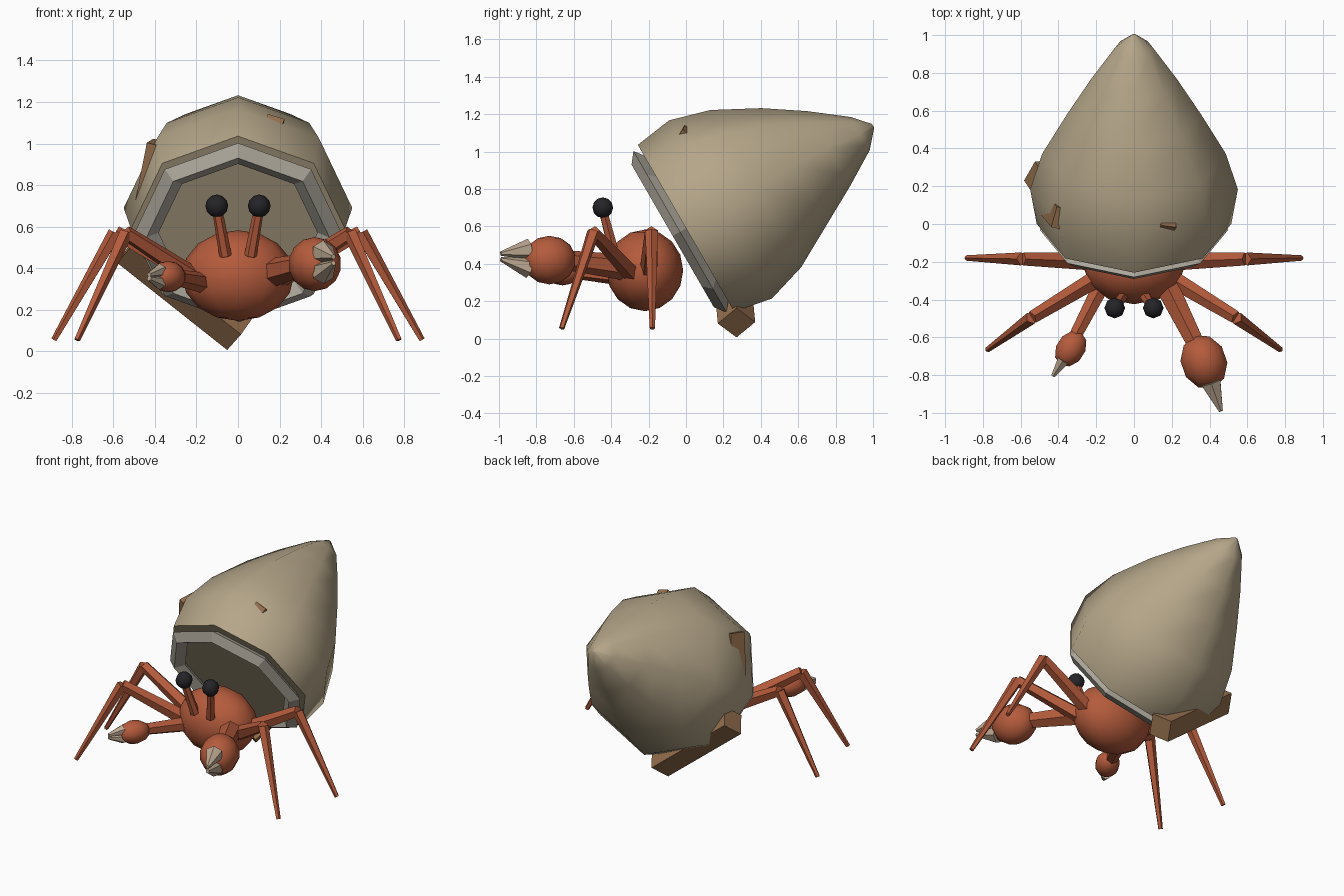
import bpy, bmesh, math
from mathutils import Vector, Matrix

if "Cube" in bpy.data.objects:
    bpy.data.objects.remove(bpy.data.objects["Cube"])


def material(name, rgb):
    m = bpy.data.materials.new(name)
    m.diffuse_color = (*rgb, 1)
    m.use_nodes = True
    m.node_tree.nodes["Principled BSDF"].inputs["Base Color"].default_value = m.diffuse_color
    return m


SHELL = material("shell_tan", (0.46, 0.38, 0.25))
RIM = material("rim_grey", (0.42, 0.39, 0.33))
RED = material("crab_red", (0.46, 0.105, 0.045))
BONE = material("claw_tip_bone", (0.50, 0.39, 0.28))
WOOD = material("wood", (0.30, 0.16, 0.075))
BLACK = material("eye_black", (0.018, 0.018, 0.022))


def finish(name, bm, mat, smooth=None):
    bmesh.ops.recalc_face_normals(bm, faces=bm.faces[:])
    me = bpy.data.meshes.new(name)
    bm.to_mesh(me)
    bm.free()
    me.materials.append(mat)
    ob = bpy.data.objects.new(name, me)
    bpy.context.collection.objects.link(ob)
    if smooth:
        bpy.context.view_layer.objects.active = ob
        ob.select_set(True)
        bpy.ops.object.shade_smooth_by_angle(angle=math.radians(smooth))
        ob.select_set(False)
    return ob


def loft(bm, rings, closed=False):
    rings = [[bm.verts.new(p) for p in r] for r in rings]
    n = len(rings[0])
    pairs = list(zip(rings, rings[1:] + rings[:1])) if closed else list(zip(rings, rings[1:]))
    for a, b in pairs:
        for i in range(n):
            bm.faces.new((a[i], a[(i + 1) % n], b[(i + 1) % n], b[i]))
    if not closed:
        bm.faces.new(rings[0])
        bm.faces.new(rings[-1])


def limb(name, points, radii, mat, sides=5):
    """Tapered straight segments between successive points."""
    bm = bmesh.new()
    for a, b, r1, r2 in zip(points, points[1:], radii, radii[1:]):
        a, b = Vector(a), Vector(b)
        rot = (b - a).to_track_quat('Z', 'Y').to_matrix().to_4x4()
        bmesh.ops.create_cone(bm, cap_ends=True, segments=sides, radius1=r1, radius2=r2,
                              depth=(b - a).length,
                              matrix=Matrix.Translation((a + b) / 2) @ rot)
    return finish(name, bm, mat)


def ball(name, c, radii, mat, seg=12, rings=8, turn=0, smooth=50):
    bm = bmesh.new()
    bmesh.ops.create_uvsphere(bm, u_segments=seg, v_segments=rings, radius=1,
                              matrix=Matrix.Translation(c) @ Matrix.Rotation(turn, 4, 'Z')
                              @ Matrix.Diagonal((*radii, 1)))
    return finish(name, bm, mat, smooth)


def plank(name, a, b, corner, half):
    """Square bar from a to b with one long edge pointing towards corner."""
    a, b, k = Vector(a), Vector(b), Vector(corner)
    d = (b - a).normalized()
    k = (k - d * k.dot(d)).normalized() * half
    s = d.cross(k)
    bm = bmesh.new()
    loft(bm, [[p + k, p + s, p - k, p - s] for p in (a, b)])
    return finish(name, bm, WOOD)


# Shell axis frame: u along the shell, v across it
C, S = math.cos(math.radians(30)), 0.5


def shell_point(u, v, x):
    return Vector((x, C * u - S * v, 0.59 + S * u + C * v))


def octagon(u, r, v0=0):
    return [shell_point(u, v0 + r * math.cos(i * math.pi / 4), r * math.sin(i * math.pi / 4))
            for i in range(8)]


# Shell
profile = [(0, .515, 0), (.21, .55, -.005), (.43, .485, -.003), (.67, .355, 0),
           (.875, .23, -.012), (1.06, .102, -.027), (1.14, .012, -.026)]
bm = bmesh.new()
loft(bm, [octagon(*p) for p in profile])
finish("shell", bm, SHELL, 50)

# Rim around the opening
bm = bmesh.new()
loft(bm, [octagon(-.037 + du, .44 + dr)
          for du, dr in ((0, .058), (-.045, 0), (0, -.058), (.045, 0))], closed=True)
finish("shell_rim", bm, RIM)

# Driftwood stuck in the shell
plank("driftwood_bottom", (.01, .27, .085), (-.52, .23, .505), (-.62, 0, -.77), .10)
plank("driftwood_side", (-.37, .025, 1.0), (-.425, .09, .72), (-.75, -.5, .2), .08)
plank("driftwood_top", (.13, 0, 1.095), (.21, -.01, 1.07), (0, -.1, 1), .05)

# Body
ball("body", (0, -.22, .365), (.27, .205, .218), RED)

for sx, side in ((-1, "left"), (1, "right")):
    # Eyes on stalks
    limb(f"eye_stalk_{side}", [(sx * .06, -.385, .46), (sx * .098, -.44, .67)],
         [.03, .025], RED, 6)
    ball(f"eye_{side}", (sx * .102, -.445, .7), (.055, .055, .055), BLACK, 8, 6)
    # Walking legs
    limb(f"front_leg_{side}", [(sx * .2, -.29, .35), (sx * .54, -.495, .57), (sx * .775, -.665, .055)],
         [.05, .036, .015], RED)
    limb(f"middle_leg_{side}", [(sx * .2, -.2, .35), (sx * .59, -.185, .57), (sx * .885, -.18, .055)],
         [.05, .036, .015], RED)

# Claws: side, arm start, arm end, palm centre, palm radii, tip, tip base radius
claws = [("big", (.17, -.32, .38), (.33, -.64, .42), (.37, -.73, .42), (.125, .15, .13),
          (.46, -.99, .44), .058, .06, .07),
         ("small", (-.17, -.32, .33), (-.32, -.61, .36), (-.335, -.66, .36), (.078, .105, .075),
          (-.428, -.805, .36), .036, .035, .05)]
for tag, start, end, palm, radii, tip, tr, spread, ar in claws:
    limb(f"{tag}_claw_arm", [start, end], [ar, ar * .75], RED, 6)
    palm, tip = Vector(palm), Vector(tip)
    d = tip - palm
    ball(f"{tag}_claw_palm", palm, radii, RED, 10, 7, math.atan2(d.x, -d.y))
    base = palm + d * .42
    for sz, part in ((1, "upper"), (-1, "lower")):
        up = Vector((0, 0, sz))
        limb(f"{tag}_claw_{part}_pincer", [base + up * spread * .8, tip + up * spread * .25],
             [tr, .012], BONE, 6)
